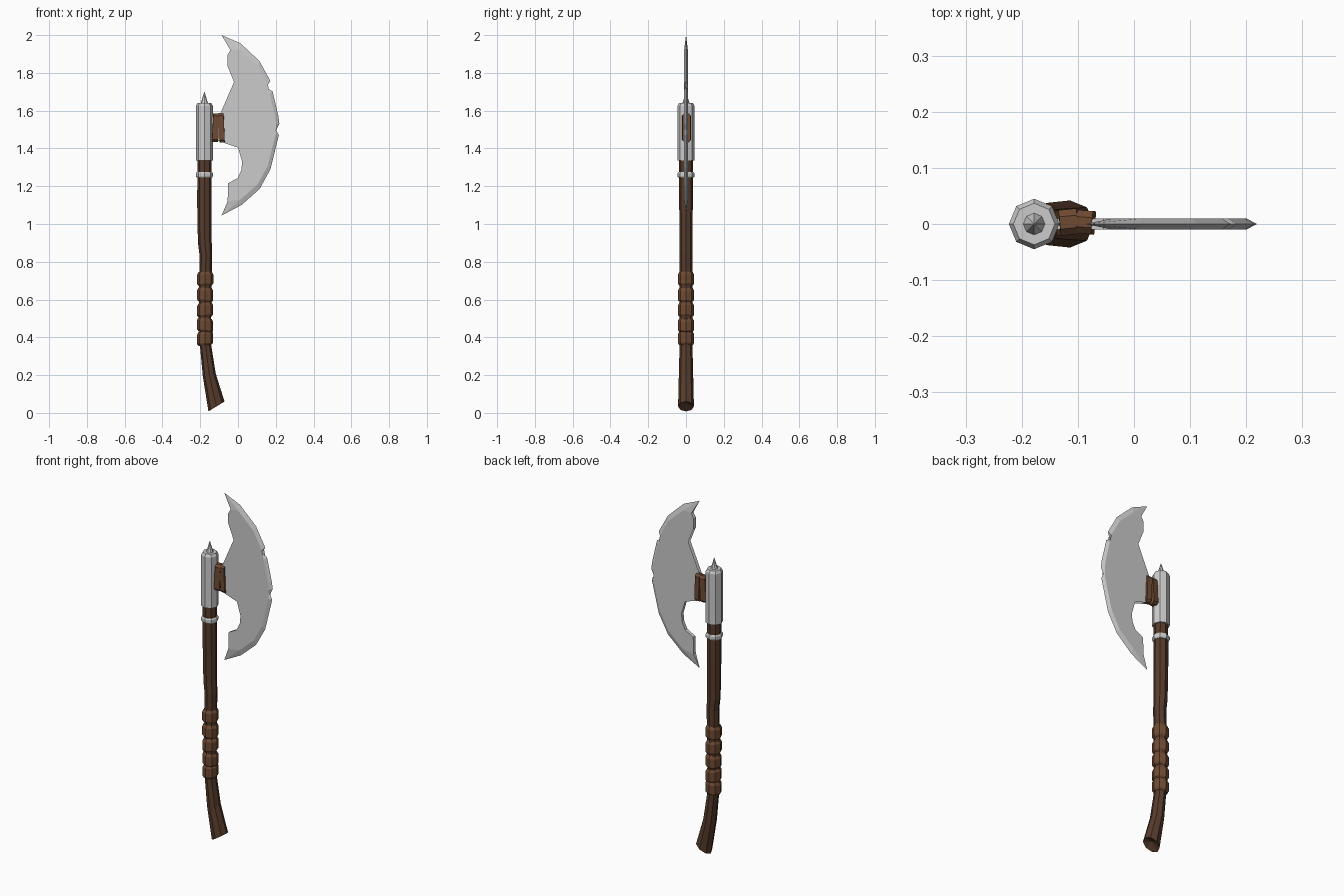
import bpy, bmesh, math
from mathutils import Vector

if "Cube" in bpy.data.objects:
    bpy.data.objects.remove(bpy.data.objects["Cube"])

CX = -0.178   # shaft axis


def material(name, color):
    m = bpy.data.materials.new(name)
    m.diffuse_color = color
    m.use_nodes = True
    m.node_tree.nodes["Principled BSDF"].inputs["Base Color"].default_value = m.diffuse_color
    return m


WOOD = material("dark_wood", (0.095, 0.045, 0.025, 1))
LEATHER = material("leather", (0.16, 0.07, 0.033, 1))


def finish(bm, name, mat=None):
    bmesh.ops.recalc_face_normals(bm, faces=bm.faces[:])
    me = bpy.data.meshes.new(name)
    bm.to_mesh(me)
    bm.free()
    ob = bpy.data.objects.new(name, me)
    bpy.context.collection.objects.link(ob)
    if mat:
        me.materials.append(mat)
    return ob


def loft(name, rings, mat=None, sides=8, hollow=0):
    """Rings are (x, z, rx, ry, tilt), listed from bottom to top."""
    bm = bmesh.new()
    loops = []
    for x, z, rx, ry, tilt in rings:
        loop = []
        for i in range(sides):
            a = 2 * math.pi * i / sides
            u = rx * math.cos(a)
            loop.append(bm.verts.new((x + u * math.cos(tilt), ry * math.sin(a),
                                      z + u * math.sin(tilt))))
        loops.append(loop)
    for a, b in zip(loops, loops[1:]):
        for i in range(sides):
            j = (i + 1) % sides
            bm.faces.new((a[i], a[j], b[j], b[i]))
    bm.faces.new(loops[-1])
    # bottom cap, optionally pushed inwards
    x, z = rings[0][:2]
    c = bm.verts.new((x, 0, z + hollow))
    for i in range(sides):
        bm.faces.new((c, loops[0][(i + 1) % sides], loops[0][i]))
    return finish(bm, name, mat)


# Crooked wooden shaft with a flared, slanted foot
loft("shaft", [(-0.114, 0.034, 0.05, 0.042, 0.55),
               (-0.152, 0.20, 0.035, 0.038, 0.25),
               (-0.172, 0.36, 0.030, 0.034, 0),
               (-0.174, 0.55, 0.032, 0.034, 0),
               (-0.172, 0.74, 0.033, 0.034, 0),
               (-0.170, 0.84, 0.034, 0.034, 0.2),
               (-0.176, 0.91, 0.037, 0.034, 0.2),
               (CX, 1.10, 0.038, 0.036, 0),
               (CX, 1.40, 0.037, 0.037, 0)], WOOD, hollow=0.02)

# Leather grip bands
bands = [(0.395, 0.10), (0.465, -0.12), (0.545, 0.08), (0.625, -0.05), (0.71, 0.03)]
for i, (z, t) in enumerate(bands):
    loft(f"grip_band_{i + 1}", [(-0.174, z - 0.037, 0.035, 0.035, t),
                                (-0.174, z - 0.026, 0.043, 0.043, t),
                                (-0.174, z + 0.022, 0.043, 0.043, t),
                                (-0.174, z + 0.037, 0.035, 0.035, t)], LEATHER)


def turned(name, profile):
    return loft(name, [(CX, z, r, r, 0) for r, z in profile])


# Metal fittings on the shaft
turned("collar", [(0.040, 1.245), (0.045, 1.252), (0.045, 1.268), (0.040, 1.275)])
turned("socket", [(0.045, 1.335), (0.045, 1.625), (0.037, 1.64)])
turned("top_spike", [(0.021, 1.635), (0.012, 1.662), (0.001, 1.70)])

# Blade: cutting edge from top to bottom tip, then the inner outline back up
edge = [(-0.087, 2.0), (0.013, 1.957), (0.114, 1.862), (0.172, 1.756), (0.142, 1.726),
        (0.183, 1.703), (0.214, 1.57), (0.219, 1.53), (0.202, 1.497), (0.216, 1.47),
        (0.172, 1.29), (0.114, 1.185), (0.018, 1.10), (-0.087, 1.045)]
inner = [(-0.055, 1.12), (-0.052, 1.216), (-0.002, 1.243), (0.018, 1.285), (0.022, 1.33),
         (0.0, 1.405), (-0.03, 1.435), (-0.07, 1.45), (-0.15, 1.455), (-0.15, 1.57),
         (-0.07, 1.58), (-0.018, 1.613), (0.015, 1.66), (0.036, 1.71), (0.0, 1.80),
         (-0.055, 1.836), (-0.055, 1.895), (-0.04, 1.92)]
bm = bmesh.new()
E = [bm.verts.new((x, 0, z)) for x, z in edge]
pivot = Vector((-0.02, 1.52))
flat = [pivot + (Vector(p) - pivot) * 0.925 for p in edge[1:-1]]
backs = []
for y in (-0.0095, 0.0095):
    F = [bm.verts.new((p.x, y, p.y)) for p in flat]
    N = [bm.verts.new((x, y, z)) for x, z in inner]
    backs.append(N)
    side = [bm.faces.new(F + N)]
    for i in range(len(F) - 1):
        bm.faces.new((E[i + 1], E[i + 2], F[i + 1], F[i]))
    for tip, e, f, n in ((E[0], E[1], F[0], N[-1]), (E[-1], E[-2], F[-1], N[0])):
        bm.faces.new((tip, e, f))
        bm.faces.new((tip, f, n))
    bmesh.ops.triangulate(bm, faces=side)
A, B = backs
for i in range(len(A) - 1):
    bm.faces.new((A[i], A[i + 1], B[i + 1], B[i]))
bm.faces.new((E[-1], A[0], B[0]))
bm.faces.new((E[0], A[-1], B[-1]))
finish(bm, "blade")

# Leather straps lashed round the neck of the blade
for i, (x, w, d, h, tilt) in enumerate([(-0.120, 0.032, 0.046, 0.15, 0.05),
                                        (-0.086, 0.028, 0.042, 0.155, -0.04)]):
    bm = bmesh.new()
    bmesh.ops.create_cube(bm, size=1)
    bmesh.ops.scale(bm, vec=(w, d, h), verts=bm.verts[:])
    long_edges = [e for e in bm.edges if abs(e.verts[0].co.x - e.verts[1].co.x) > 0.01]
    bmesh.ops.bevel(bm, geom=long_edges, offset=0.012, segments=1, affect='EDGES')
    strap = finish(bm, f"neck_strap_{i + 1}", LEATHER)
    strap.location = (x, 0.003, 1.51)
    strap.rotation_euler = (0, tilt, tilt * 2)
